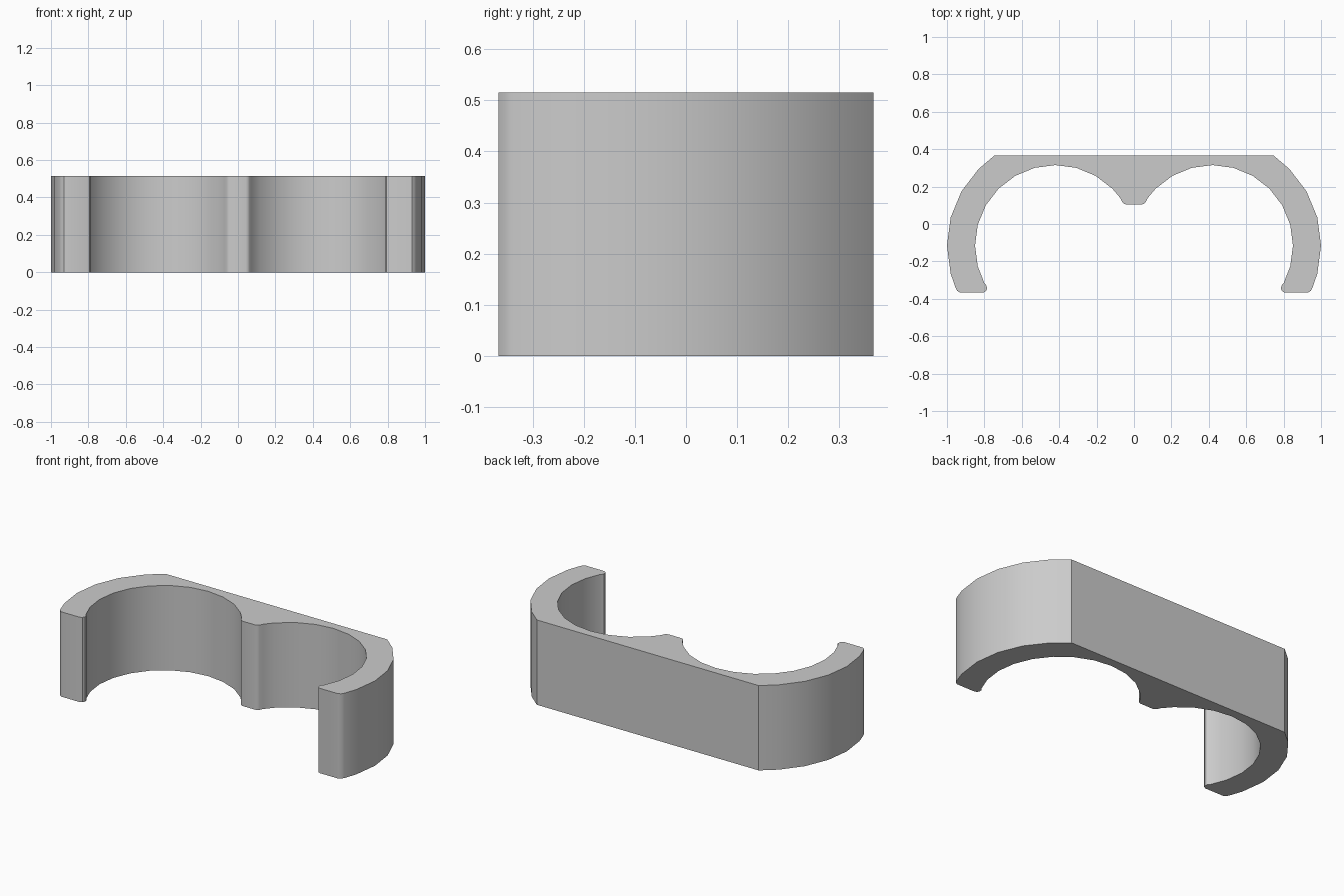
import bpy, bmesh
from math import sin, cos, radians

HEIGHT = 0.515
CENTRE = (0.42, -0.115)   # centre of the left-hand ring

cube = bpy.data.objects.get("Cube")
if cube:
    bpy.data.objects.remove(cube, do_unlink=True)


def arc(radius, angles):
    return [(CENTRE[0] + radius * cos(radians(a)), CENTRE[1] + radius * sin(radians(a)))
            for a in angles]


# Half outline: flat back corner, outer arc, rounded tip, inner arc, centre tooth
half = [(0.745, 0.367)]
half += arc(0.58, [45, 30, 15, 0, -15, -23])
half += [(0.945, -0.357), (0.93, -0.367), (0.807, -0.367), (0.793, -0.36),
         (0.786, -0.347), (0.788, -0.33)]
half += arc(0.43, [-28] + list(range(-15, 136, 15)) + [144])
half += [(0.062, 0.116), (0.053, 0.108), (0.042, 0.105)]
outline = half + [(-x, y) for x, y in reversed(half)]

# Extrude the outline into the clip body
bm = bmesh.new()
base = bm.faces.new([bm.verts.new((x, y, 0)) for x, y in outline])
top = bmesh.ops.extrude_face_region(bm, geom=[base], use_keep_orig=True)
bmesh.ops.translate(bm, vec=(0, 0, HEIGHT),
                    verts=[v for v in top["geom"] if isinstance(v, bmesh.types.BMVert)])
bmesh.ops.recalc_face_normals(bm, faces=bm.faces)
mesh = bpy.data.meshes.new("double_clip")
bm.to_mesh(mesh)
bm.free()
clip = bpy.data.objects.new("double_clip", mesh)
bpy.context.collection.objects.link(clip)

# Plain grey
grey = bpy.data.materials.new("light_grey")
grey.use_nodes = True
colour = (0.6, 0.6, 0.6, 1)
grey.diffuse_color = colour
grey.node_tree.nodes["Principled BSDF"].inputs["Base Color"].default_value = colour
mesh.materials.append(grey)

# Smooth curved walls, sharp rims
bpy.ops.object.select_all(action='DESELECT')
clip.select_set(True)
bpy.context.view_layer.objects.active = clip
bpy.ops.object.shade_smooth_by_angle(angle=radians(30))
